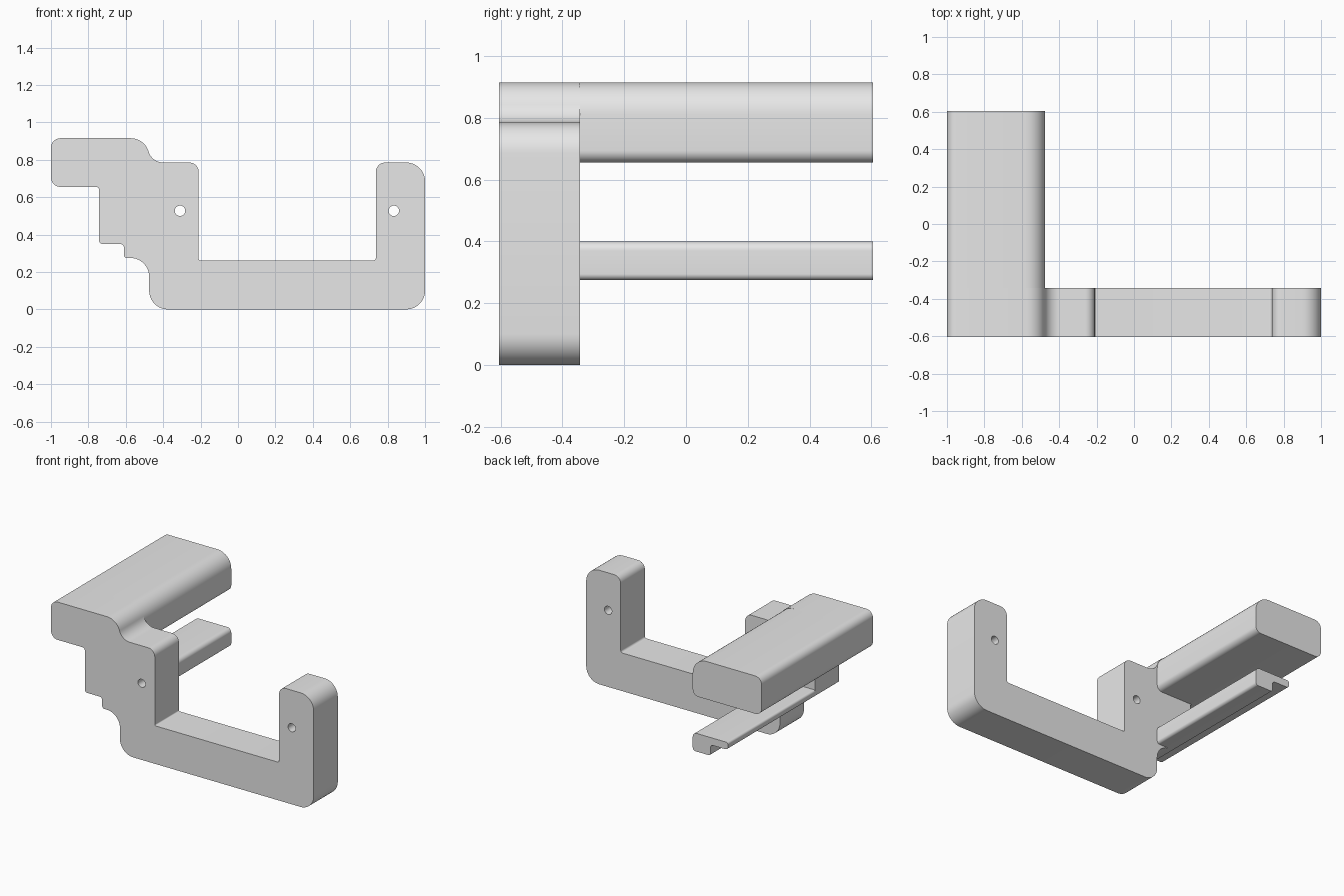
import bpy, bmesh, math
from mathutils import Vector

if "Cube" in bpy.data.objects:
    bpy.data.objects.remove(bpy.data.objects["Cube"])

FRONT, PLATE_BACK, BACK = -0.605, -0.343, 0.605

grey = bpy.data.materials.new("light grey")
grey.use_nodes = True
grey.diffuse_color = (0.8, 0.8, 0.8, 1)
grey.node_tree.nodes["Principled BSDF"].inputs["Base Color"].default_value = (0.8, 0.8, 0.8, 1)


def rounded(corners, steps=10):
    """Outline in x, z with a fillet of radius r at each (x, z, r) corner."""
    out = []
    for i, (x, z, r) in enumerate(corners):
        p = Vector((x, z))
        a = (Vector(corners[i - 1][:2]) - p).normalized()
        b = (Vector(corners[(i + 1) % len(corners)][:2]) - p).normalized()
        half = a.angle(b) / 2
        centre = p + (a + b).normalized() * (r / math.sin(half))
        start = p + a * (r / math.tan(half)) - centre
        end = p + b * (r / math.tan(half)) - centre
        sweep = math.pi - 2 * half
        for k in range(steps + 1):
            t = k / steps
            v = start * math.sin((1 - t) * sweep) + end * math.sin(t * sweep)
            out.append(centre + v / math.sin(sweep))
    return out


def circle(x, z, r, n=32):
    return [Vector((x + r * math.cos(math.tau * k / n), z + r * math.sin(math.tau * k / n)))
            for k in range(n)]


def extrude(name, loops, y0, y1):
    """Fill the outline (first loop) around its holes and extrude along y."""
    bm = bmesh.new()
    edges = []
    for loop in loops:
        vs = [bm.verts.new((p.x, y0, p.y)) for p in loop]
        edges += [bm.edges.new((vs[i - 1], vs[i])) for i in range(len(vs))]
    bmesh.ops.triangle_fill(bm, edges=edges, use_beauty=True, normal=(0, -1, 0))
    new = bmesh.ops.extrude_face_region(bm, geom=bm.faces[:])["geom"]
    moved = [g for g in new if isinstance(g, bmesh.types.BMVert)]
    bmesh.ops.translate(bm, verts=moved, vec=(0, y1 - y0, 0))
    bmesh.ops.recalc_face_normals(bm, faces=bm.faces[:])
    mesh = bpy.data.meshes.new(name)
    bm.to_mesh(mesh)
    bm.free()
    mesh.materials.append(grey)
    ob = bpy.data.objects.new(name, mesh)
    bpy.context.collection.objects.link(ob)
    bpy.ops.object.select_all(action="DESELECT")
    ob.select_set(True)
    bpy.context.view_layer.objects.active = ob
    bpy.ops.object.shade_smooth_by_angle(angle=math.radians(30))
    return ob


# Front bracket plate with a screw hole in each upright
bracket = rounded([
    (-1, 0.915, 0.05), (-0.5, 0.915, 0.1), (-0.46, 0.785, 0.082), (-0.21, 0.785, 0.05),
    (-0.21, 0.262, 0.008), (0.737, 0.262, 0.014), (0.737, 0.785, 0.05), (1, 0.785, 0.1),
    (1, 0, 0.1), (-0.475, 0, 0.1), (-0.475, 0.275, 0.1), (-0.61, 0.275, 0.015),
    (-0.61, 0.35, 0.02), (-0.743, 0.35, 0.02), (-0.743, 0.655, 0.015), (-1, 0.655, 0.05)])
holes = [circle(x, 0.527, 0.028) for x in (-0.31, 0.833)]
extrude("bracket_plate", [bracket] + holes, FRONT, PLATE_BACK)

# Thick upper bar running to the back
upper = rounded([(-1, 0.915, 0.05), (-0.475, 0.915, 0.105),
                 (-0.475, 0.655, 0.04), (-1, 0.655, 0.05)])
extrude("upper_bar", [upper], PLATE_BACK, BACK)

# Stepped lower rail: a thin flange with a leg on its inner side
lower = rounded([(-0.743, 0.4, 0.015), (-0.475, 0.4, 0.03), (-0.475, 0.275, 0.02),
                 (-0.61, 0.275, 0.015), (-0.61, 0.35, 0.02), (-0.743, 0.35, 0.02)])
extrude("lower_rail", [lower], PLATE_BACK, BACK)
